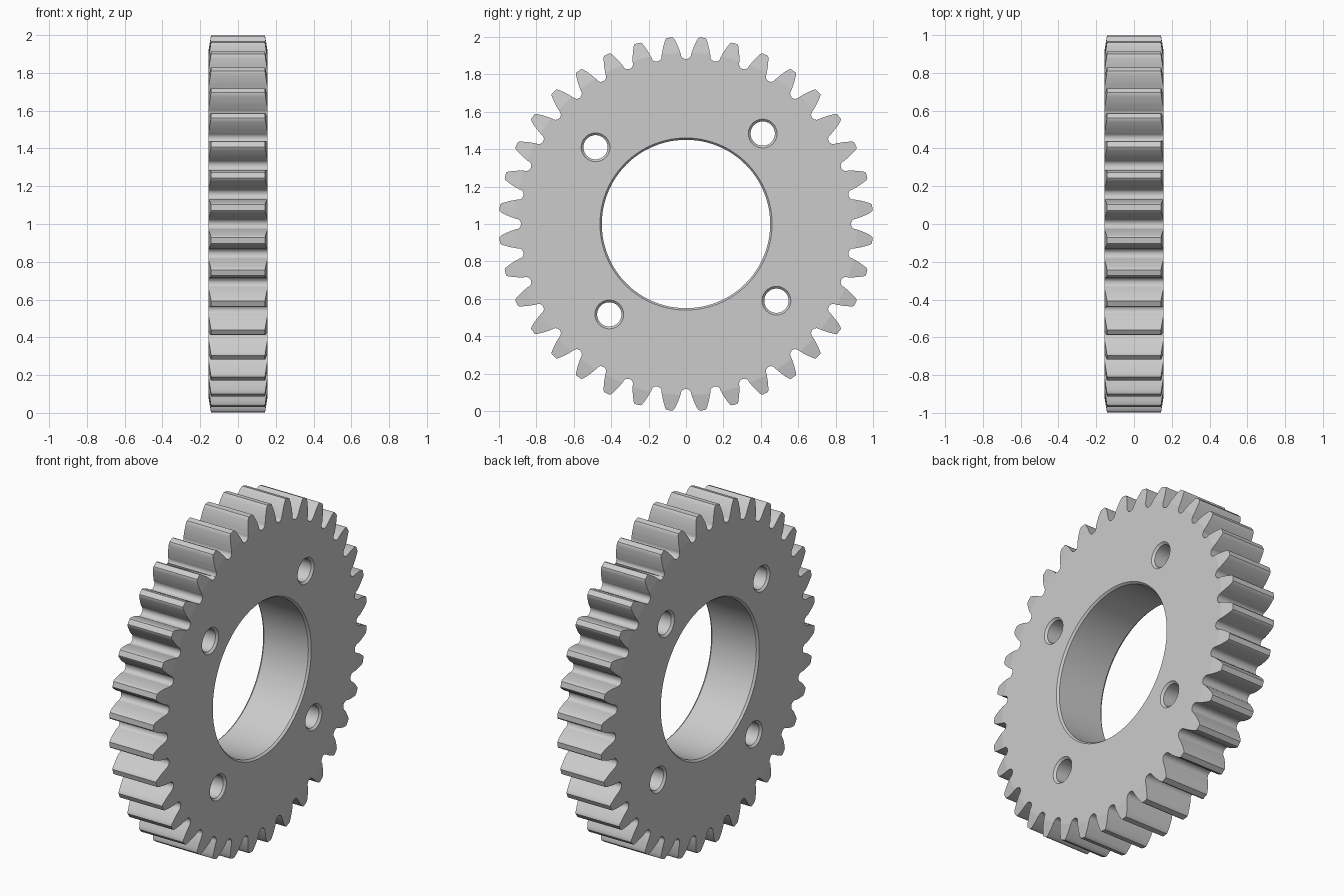
import bpy, bmesh
from math import pi, sin, cos, tan, acos, sqrt, radians

if "Cube" in bpy.data.objects:
    bpy.data.objects.remove(bpy.data.objects["Cube"])

TEETH, TIP, PITCH, HALF_W = 36, 1.0, 0.947, 0.157
BASE = PITCH * cos(radians(20))
FILLET, FILLET_C = 0.028, 0.910      # root rounding radius and its centre radius


def make_object(name, bm):
    bmesh.ops.recalc_face_normals(bm, faces=bm.faces[:])
    me = bpy.data.meshes.new(name)
    bm.to_mesh(me)
    bm.free()
    ob = bpy.data.objects.new(name, me)
    bpy.context.collection.objects.link(ob)
    return ob


def lathe(name, profile, segs, cy=0.0, cz=1.0, closed=False):
    """Revolve (x, r) points about an x-parallel axis; closed loop or capped solid."""
    bm = bmesh.new()
    rings = [[bm.verts.new((x, cy + r * cos(2 * pi * i / segs), cz + r * sin(2 * pi * i / segs)))
              for i in range(segs)] for x, r in profile]
    pairs = list(zip(rings, rings[1:]))
    if closed:
        pairs.append((rings[-1], rings[0]))
    else:
        bm.faces.new(rings[0])
        bm.faces.new(rings[-1])
    for a, b in pairs:
        for i in range(segs):
            j = (i + 1) % segs
            bm.faces.new((a[i], a[j], b[j], b[i]))
    return make_object(name, bm)


def half_tooth(r):
    """Half angular thickness of an involute tooth at radius r."""
    inv = lambda a: tan(a) - a
    return pi / (2 * TEETH) + inv(radians(20)) - inv(acos(min(1, BASE / r)))


def gear_outline():
    """One pitch: rounded root, right flank, tip, left flank; repeated round."""
    step = 2 * pi / TEETH
    root = []
    for k in range(11):
        t = pi + pi * k / 10
        u, v = FILLET * cos(t), FILLET_C + FILLET * sin(t)
        root.append((sqrt(u * u + v * v), u / v))
    radii = [0.922 + (TIP - 0.007 - 0.922) * k / 6 for k in range(7)]
    flank = [(r, half_tooth(r)) for r in radii]
    flank.append((TIP, half_tooth(TIP) - 0.004))
    pitch = root + [(r, step / 2 - h) for r, h in flank]
    pitch += [(r, step / 2 + h) for r, h in reversed(flank)]
    return [(r * cos(a + n * step), r * sin(a + n * step))
            for n in range(TEETH) for r, a in pitch]


# Gear blank: chamfered bore and slightly coned outer faces
W = HALF_W
cone = 0.014 / 0.085
outer = [(W, 0.46), (W, 0.915), (W - cone * 0.135, 1.05)]
inner = [(W - 0.012, 0.45)]
right = inner + outer
gear = lathe("gear_wheel", right + [(-x, r) for x, r in reversed(right)], 144, closed=True)

# Toothed prism that trims the blank
bm = bmesh.new()
pts = gear_outline()
ends = [[bm.verts.new((x, y, 1 + z)) for y, z in pts] for x in (-0.25, 0.25)]
for ring in ends:
    bm.faces.new(ring)
for i in range(len(pts)):
    j = (i + 1) % len(pts)
    bm.faces.new((ends[0][i], ends[0][j], ends[1][j], ends[1][i]))
cutters = [(make_object("tooth_trim", bm), 'INTERSECT')]

# Four countersunk bolt holes
hole = [(W + 0.02, 0.097), (W - 0.012, 0.065)]
hole += [(-x, r) for x, r in reversed(hole)]
for k in range(4):
    a = radians(49.7 + 90 * k)
    cutters.append((lathe("bolt_hole_cutter", hole, 40, 0.634 * cos(a), 1 + 0.634 * sin(a)),
                    'DIFFERENCE'))

bpy.context.view_layer.objects.active = gear
gear.select_set(True)
for cutter, op in cutters:
    cutter.hide_render = True
    mod = gear.modifiers.new(op.lower(), 'BOOLEAN')
    mod.operation, mod.solver, mod.object = op, 'EXACT', cutter
    bpy.ops.object.modifier_apply(modifier=mod.name)
    bpy.data.objects.remove(cutter)

# Smooth flanks and bores, with crisp borders around the flat side faces
bpy.ops.object.shade_smooth_by_angle(angle=radians(30))
bm = bmesh.new()
bm.from_mesh(gear.data)
bm.normal_update()
for e in bm.edges:
    if len({abs(f.normal.x) > 0.999 for f in e.link_faces}) == 2:
        e.smooth = False
bm.to_mesh(gear.data)
bm.free()
